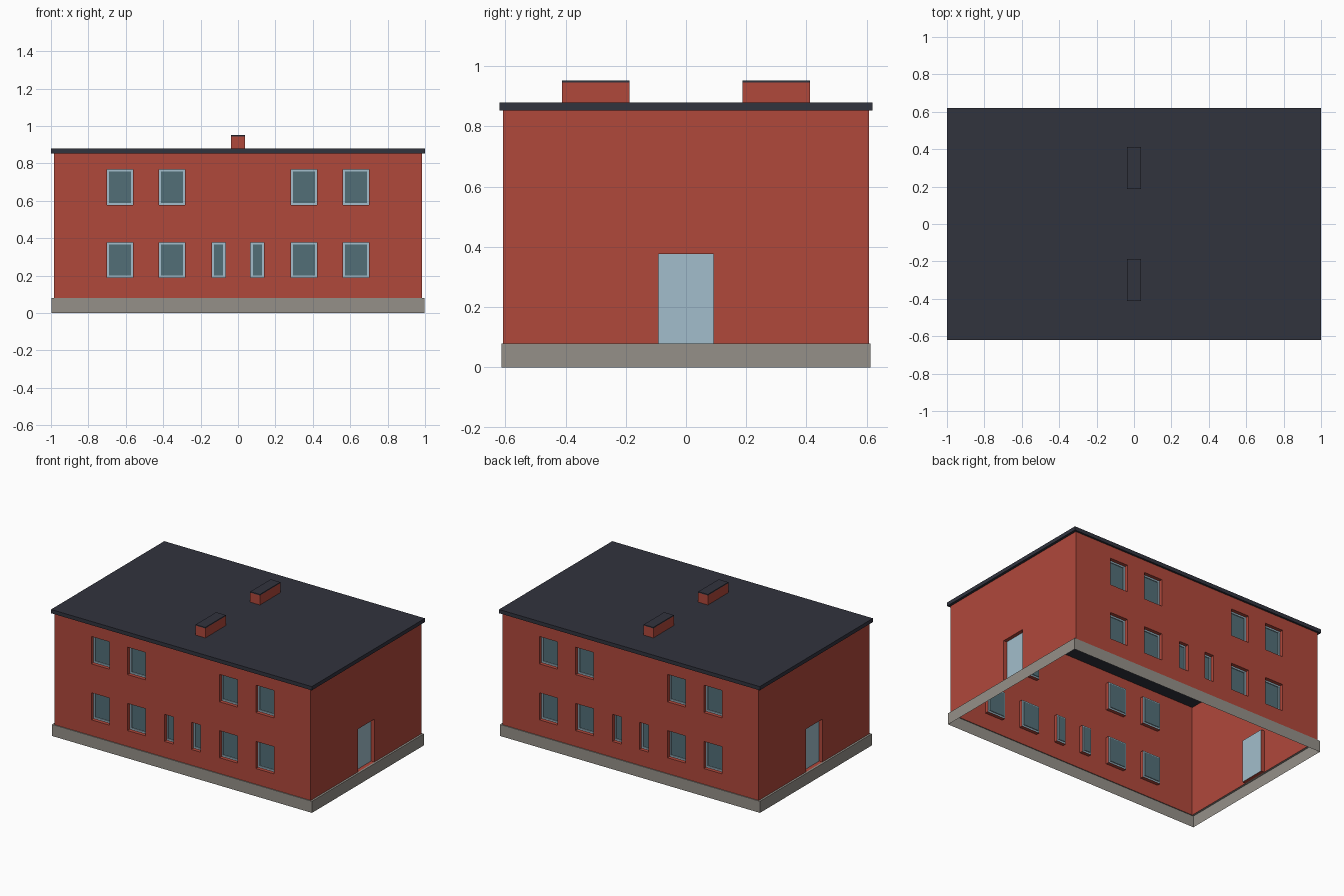
import bpy, bmesh
from math import radians
from mathutils import Matrix, Vector

if "Cube" in bpy.data.objects:
    bpy.data.objects.remove(bpy.data.objects["Cube"])

HX, HY = 0.983, 0.607           # wall half sizes
Z0, Z1 = 0.08, 0.853            # wall bottom and top
DEPTH, RIM, STEP = 0.025, 0.011, 0.006


def material(name, rgb):
    m = bpy.data.materials.new(name)
    m.diffuse_color = (*rgb, 1)
    m.use_nodes = True
    m.node_tree.nodes["Principled BSDF"].inputs["Base Color"].default_value = m.diffuse_color
    return m


BRICK = material("brick", (0.434, 0.065, 0.044))
SLATE = material("slate", (0.031, 0.033, 0.048))
STONE = material("stone", (0.30, 0.28, 0.25))
PALE = material("pale_blue", (0.361, 0.515, 0.604))
GLASS = material("glass", (0.084, 0.156, 0.184))


def finish(bm, name, mat):
    bmesh.ops.remove_doubles(bm, verts=bm.verts, dist=1e-5)
    me = bpy.data.meshes.new(name)
    bm.to_mesh(me)
    bm.free()
    me.materials.append(mat)
    ob = bpy.data.objects.new(name, me)
    bpy.context.collection.objects.link(ob)
    return ob


def box(name, x, y, z, mat):
    bm = bmesh.new()
    size = (x[1] - x[0], y[1] - y[0], z[1] - z[0])
    mid = Vector((sum(x), sum(y), sum(z))) / 2
    bmesh.ops.create_cube(bm, size=1, matrix=Matrix.Translation(mid) @ Matrix.Diagonal((*size, 1)))
    return finish(bm, name, mat)


class Side:
    """One facade: u runs along it, d goes inward, z is up."""
    def __init__(self, turn, half):
        self.rot, self.half = Matrix.Rotation(radians(turn), 3, 'Z'), half

    def face(self, bm, pts):
        bm.faces.new([bm.verts.new(self.rot @ Vector((u, d - self.half, z))) for u, z, d in pts])

    def panel(self, bm, r, d):
        self.face(bm, [(*p, d) for p in corners(r)])

    def ring(self, bm, r1, d1, r2, d2):
        a, b = corners(r1), corners(r2)
        for i in range(4):
            j = (i + 1) % 4
            self.face(bm, [(*a[i], d1), (*a[j], d1), (*b[j], d2), (*b[i], d2)])


def corners(r):
    u0, u1, z0, z1 = r
    return [(u0, z0), (u1, z0), (u1, z1), (u0, z1)]


# Window and door openings (u0, u1, z0, z1)
LOW, HIGH = (0.189, 0.377), (0.577, 0.767)
windows = []
for a, b, rows in ((0.562, 0.70, (LOW, HIGH)), (0.283, 0.422, (LOW, HIGH)), (0.068, 0.139, (LOW,))):
    for row in rows:
        windows += [(a, b, *row), (-b, -a, *row)]
door = (-0.091, 0.091, Z0, 0.377)

walls, frames, panes, doors = (bmesh.new() for _ in range(4))
for turn in (0, 90, 180, 270):
    long = turn % 180 == 0
    side = Side(turn, HY if long else HX)
    w = HX if long else HY
    holes = windows if long else [door]
    # Wall skin, leaving out the cells inside openings
    us = sorted({-w, w, *(u for h in holes for u in h[:2])})
    zs = sorted({Z0, Z1, *(z for h in holes for z in h[2:])})
    for u0, u1 in zip(us, us[1:]):
        for z0, z1 in zip(zs, zs[1:]):
            cu, cz = (u0 + u1) / 2, (z0 + z1) / 2
            if not any(h[0] < cu < h[1] and h[2] < cz < h[3] for h in holes):
                side.panel(walls, (u0, u1, z0, z1), 0)
    # Reveals, then window frames and glass, or a door leaf
    for h in holes:
        side.ring(walls, h, 0, h, DEPTH)
        if long:
            inner = (h[0] + RIM, h[1] - RIM, h[2] + RIM, h[3] - RIM)
            side.ring(frames, h, DEPTH, inner, DEPTH)
            side.ring(frames, inner, DEPTH, inner, DEPTH + STEP)
            side.panel(panes, inner, DEPTH + STEP)
        else:
            side.panel(doors, h, DEPTH)
finish(walls, "brick_walls", BRICK)
finish(frames, "window_frames", PALE)
finish(panes, "window_glass", GLASS)
finish(doors, "doors", PALE)

# Plinth: open skirt with a narrow ledge on top
bm = bmesh.new()
PX, PY = 0.997, 0.613
loops = [[bm.verts.new((sx * x, sy * y, z)) for sx, sy in ((-1, -1), (1, -1), (1, 1), (-1, 1))]
         for x, y, z in ((PX, PY, 0), (PX, PY, Z0), (HX, HY, Z0))]
for a, b in zip(loops, loops[1:]):
    for i in range(4):
        j = (i + 1) % 4
        bm.faces.new((a[i], a[j], b[j], b[i]))
finish(bm, "plinth", STONE)

# Roof slab and chimneys
box("roof", (-1, 1), (-0.62, 0.62), (Z1, 0.879), SLATE)
for label, s in (("front", -1), ("back", 1)):
    y = sorted((s * 0.187, s * 0.411))
    box(label + "_chimney", (-0.037, 0.037), y, (0.879, 0.945), BRICK)
    box(label + "_chimney_cap", (-0.037, 0.037), y, (0.945, 0.952), SLATE)
